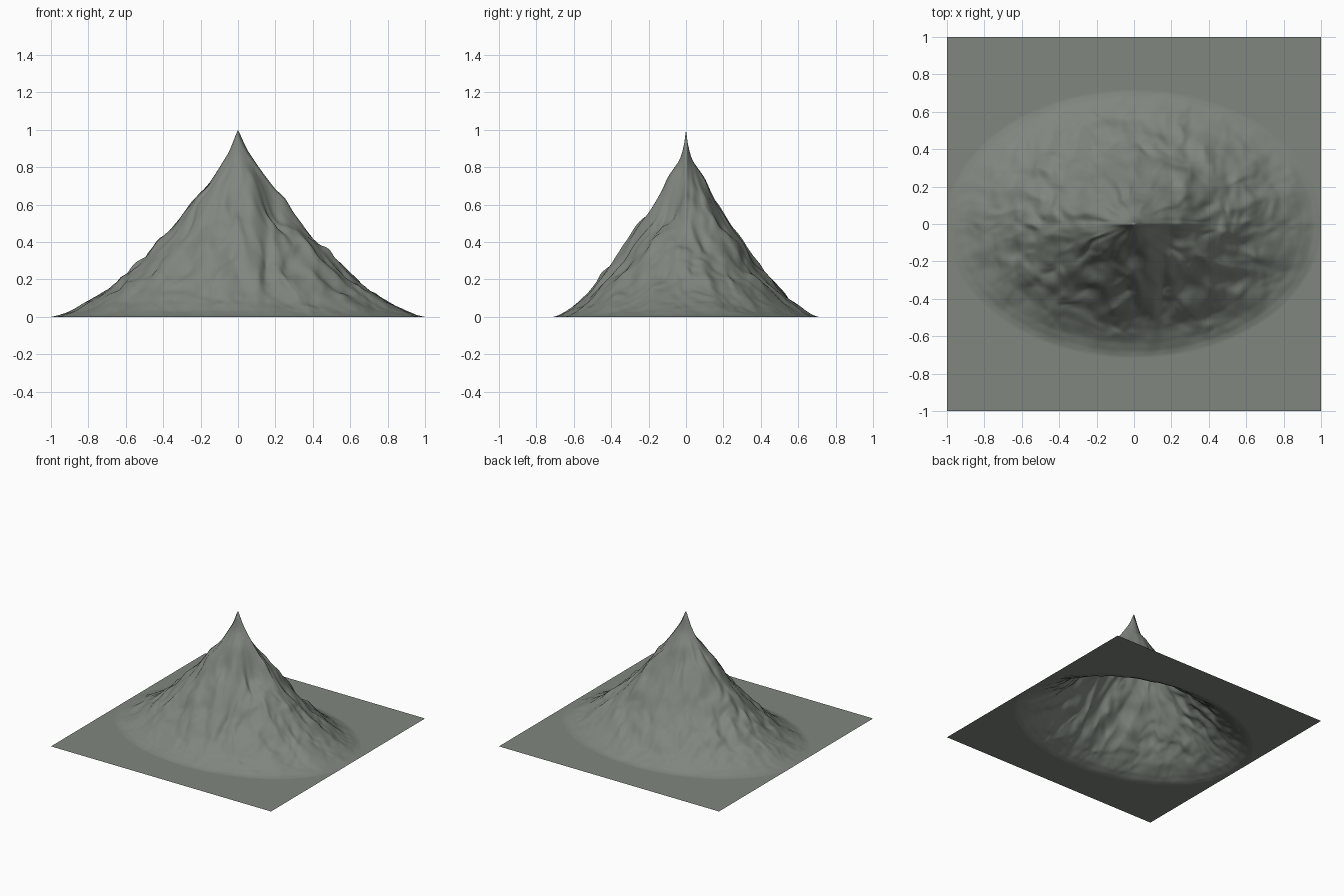
import bpy, bmesh, math
from mathutils import Vector, noise

if "Cube" in bpy.data.objects:
    bpy.data.objects.remove(bpy.data.objects["Cube"])

N = 220            # grid cells per side
RX, RY = 1.0, 0.71  # radii of the oval foot

# slope profile: (normalised distance from the peak, height)
PROFILE = [(0, .97), (.05, .875), (.1, .795), (.2, .66), (.3, .54), (.4, .425), (.5, .32),
           (.6, .23), (.7, .15), (.8, .082), (.9, .03), (.96, .008), (1, 0)]


def profile(u):
    for (a, ha), (b, hb) in zip(PROFILE, PROFILE[1:]):
        if u <= b:
            return ha + (hb - ha) * (u - a) / (b - a)
    return 0.0


def bump(x, y, cx, cy, sx, sy):
    return math.exp(-((x - cx) / sx) ** 2 - ((y - cy) / sy) ** 2)


def terrain(x, y):
    u = math.hypot(x / RX, y / RY)
    if u >= 1:
        return Vector((x, y, 0))
    z = profile(u)
    rough = min(1, u / .25) * min(1, (1 - u) / .35)   # calm at summit and foot
    # broken rock: ribs running downhill plus rounded lumps
    ang = math.atan2(y / RY, x / RX)
    p = Vector((x, y, 0))
    ribs = noise.noise(Vector((math.cos(ang) * 5, math.sin(ang) * 5, u * 5)))
    warp = noise.noise_vector(p * 5) * .06
    lumps = noise.noise((p + warp) * 9 + Vector((3, 7, 1)))
    fine = noise.noise((p + warp) * 20 + Vector((9, 2, 5)))
    z += rough * (.022 * ribs + .024 * lumps + .010 * fine)
    # thin crest running left to right through the summit
    crest = math.exp(-abs(y) / .012)
    z -= .055 * (1 - crest) * math.exp(-(u / .1) ** 2)
    z += .025 * crest * bump(x, 0, .2, 0, .2, 1)
    z += .02 * crest * math.exp(-(x / .03) ** 2)
    # hollow and gully in front of the crest, with a buttress beside them
    if y < 0:
        s = min(1, -y / .07)
        z -= .085 * s * bump(x, y, .21, -.08, .09, .12)
        z -= .03 * s * bump(x, y, .15, -.3, .03, .18)
        z += .03 * s * bump(x, y, .08, -.17, .045, .14)
        # curved ledges low on the front face
        for cx, cy, w in ((-.05, -.3, .12), (-.06, -.42, .13)):
            d = y - cy - .05 * math.sin((x - cx) * 18)
            z += .022 * math.exp(-(d / .035) ** 2 - ((x - cx) / w) ** 2)
    # sideways push gives small overhangs
    push = noise.noise_vector(p * 11 + Vector((1, 4, 8))) * .022 * rough * min(1, abs(y) / .05)
    return Vector((x + push.x, y + push.y, max(z, 0)))


# mountain sheet
rock = bpy.data.materials.new("grey_rock")
rock.diffuse_color = (.215, .24, .21, 1)
rock.use_nodes = True
rock.node_tree.nodes["Principled BSDF"].inputs["Base Color"].default_value = rock.diffuse_color

bm = bmesh.new()
bmesh.ops.create_grid(bm, x_segments=N, y_segments=N, size=1)
for v in bm.verts:
    v.co = terrain(v.co.x, v.co.y)
for f in bm.faces:
    f.smooth = True
mesh = bpy.data.meshes.new("mountain")
bm.to_mesh(mesh)
bm.free()
mesh.materials.append(rock)
mountain = bpy.data.objects.new("mountain", mesh)
bpy.context.collection.objects.link(mountain)
